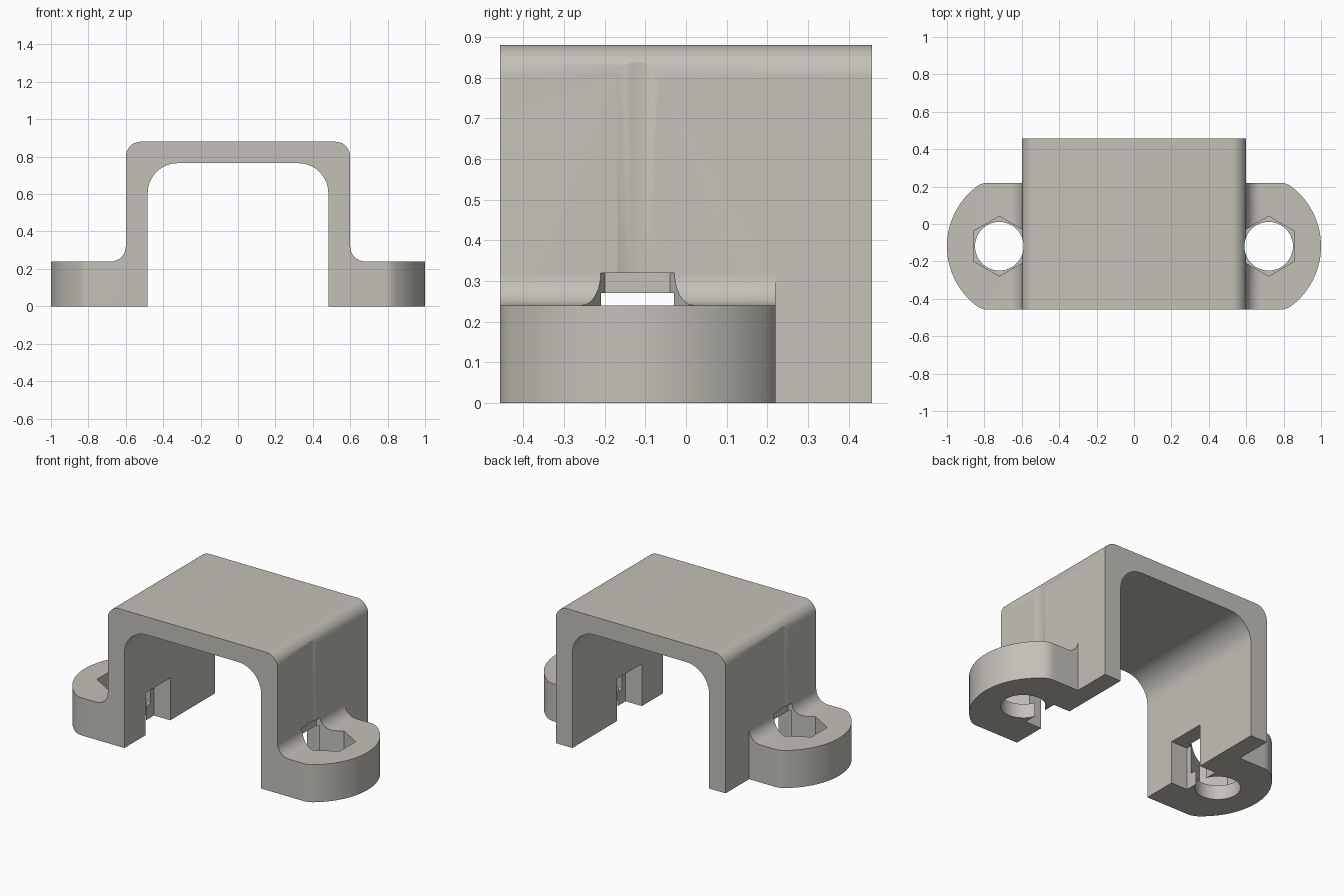
import bpy, bmesh, math
from mathutils import Vector

if "Cube" in bpy.data.objects:
    bpy.data.objects.remove(bpy.data.objects["Cube"])

Y0, Y1, EAR_BACK = -0.4575, 0.4575, 0.22
HOLE_X, HOLE_Y = 0.72, -0.119

grey = bpy.data.materials.new("warm_grey")
grey.diffuse_color = (0.55, 0.53, 0.48, 1)
grey.use_nodes = True
grey.node_tree.nodes["Principled BSDF"].inputs["Base Color"].default_value = grey.diffuse_color


def arc(cx, cy, r, a0, a1, n=12):
    return [(cx + r * math.cos(math.radians(a0 + (a1 - a0) * i / n)),
             cy + r * math.sin(math.radians(a0 + (a1 - a0) * i / n))) for i in range(n + 1)]


def prism(name, pts, lo, hi, axis):
    """Extrude a 2D outline along y (outline in xz) or z (outline in xy)."""
    bm = bmesh.new()
    place = (lambda p: (p[0], lo, p[1])) if axis == 'y' else (lambda p: (p[0], p[1], lo))
    face = bm.faces.new([bm.verts.new(place(p)) for p in pts])
    ext = bmesh.ops.extrude_face_region(bm, geom=[face])
    move = Vector((0, hi - lo, 0)) if axis == 'y' else Vector((0, 0, hi - lo))
    bmesh.ops.translate(bm, vec=move, verts=[v for v in ext['geom'] if isinstance(v, bmesh.types.BMVert)])
    bmesh.ops.recalc_face_normals(bm, faces=bm.faces)
    mesh = bpy.data.meshes.new(name)
    bm.to_mesh(mesh)
    bm.free()
    obj = bpy.data.objects.new(name, mesh)
    bpy.context.collection.objects.link(obj)
    obj.data.materials.append(grey)
    return obj


def combine(obj, tool, op):
    """Apply a boolean and discard the tool."""
    mod = obj.modifiers.new(op.lower(), 'BOOLEAN')
    mod.operation, mod.solver, mod.object = op, 'EXACT', tool
    bpy.context.view_layer.update()
    deps = bpy.context.evaluated_depsgraph_get()
    mesh = bpy.data.meshes.new_from_object(obj.evaluated_get(deps))
    obj.modifiers.clear()
    obj.data = mesh
    bpy.data.objects.remove(tool)


def flip(pts, s):
    return [(s * x, y) for x, y in pts]


# Arched body: U profile with rounded corners
outer = [(0.6, 0)] + arc(0.52, 0.80, 0.08, 0, 90) + arc(-0.52, 0.80, 0.08, 90, 180) + [(-0.6, 0)]
inner = [(-0.483, 0)] + arc(-0.323, 0.605, 0.16, 180, 90) + arc(0.323, 0.605, 0.16, 90, 0) + [(0.483, 0)]
bracket = prism("bracket", outer + inner, Y0, Y1, 'y')

# Mounting ear: rounded plan outline, and a side profile with a fillet to the wall
half = (EAR_BACK - Y0) / 2
cy = (EAR_BACK + Y0) / 2
dx = math.sqrt(0.3 ** 2 - (half - 0.1) ** 2)
ang = math.degrees(math.atan2(half - 0.1, dx))
plan = ([(0.55, Y0)] + arc(0.6 + dx, cy - half + 0.1, 0.1, -90, -ang, 8)
        + arc(0.6, cy, 0.4, -ang, ang, 28)[1:-1]
        + arc(0.6 + dx, cy + half - 0.1, 0.1, ang, 90, 8) + [(0.55, EAR_BACK)])
side = [(0.5, 0), (1.1, 0), (1.1, 0.24)] + arc(0.68, 0.32, 0.08, 270, 180, 10) + [(0.5, 0.32)]

for s in (1, -1):
    ear = prism("ear", flip(plan, s), 0, 0.5, 'z')
    combine(ear, prism("ear_profile", flip(side, s), -1, 1, 'y'), 'INTERSECT')
    combine(bracket, ear, 'UNION')

for s in (1, -1):
    # Bolt hole, which also grazes the wall above it
    hole = arc(HOLE_X, HOLE_Y, 0.13, 0, 360, 48)[:-1]
    combine(bracket, prism("bolt_hole", flip(hole, s), -0.1, 1, 'z'), 'DIFFERENCE')
    # Hexagonal nut pocket
    nut = arc(HOLE_X, HOLE_Y, 0.16, 30, 390, 6)[:-1]
    combine(bracket, prism("nut_pocket", flip(nut, s), 0.09, 0.32, 'z'), 'DIFFERENCE')
    # Slot through the inner wall face
    slot = [(0.4, HOLE_Y - 0.125), (0.598, HOLE_Y - 0.125), (0.598, HOLE_Y + 0.125), (0.4, HOLE_Y + 0.125)]
    combine(bracket, prism("wall_slot", flip(slot, s), -0.1, 0.27, 'z'), 'DIFFERENCE')

bpy.context.view_layer.objects.active = bracket
bracket.select_set(True)
bpy.ops.object.shade_smooth_by_angle(angle=math.radians(25))
